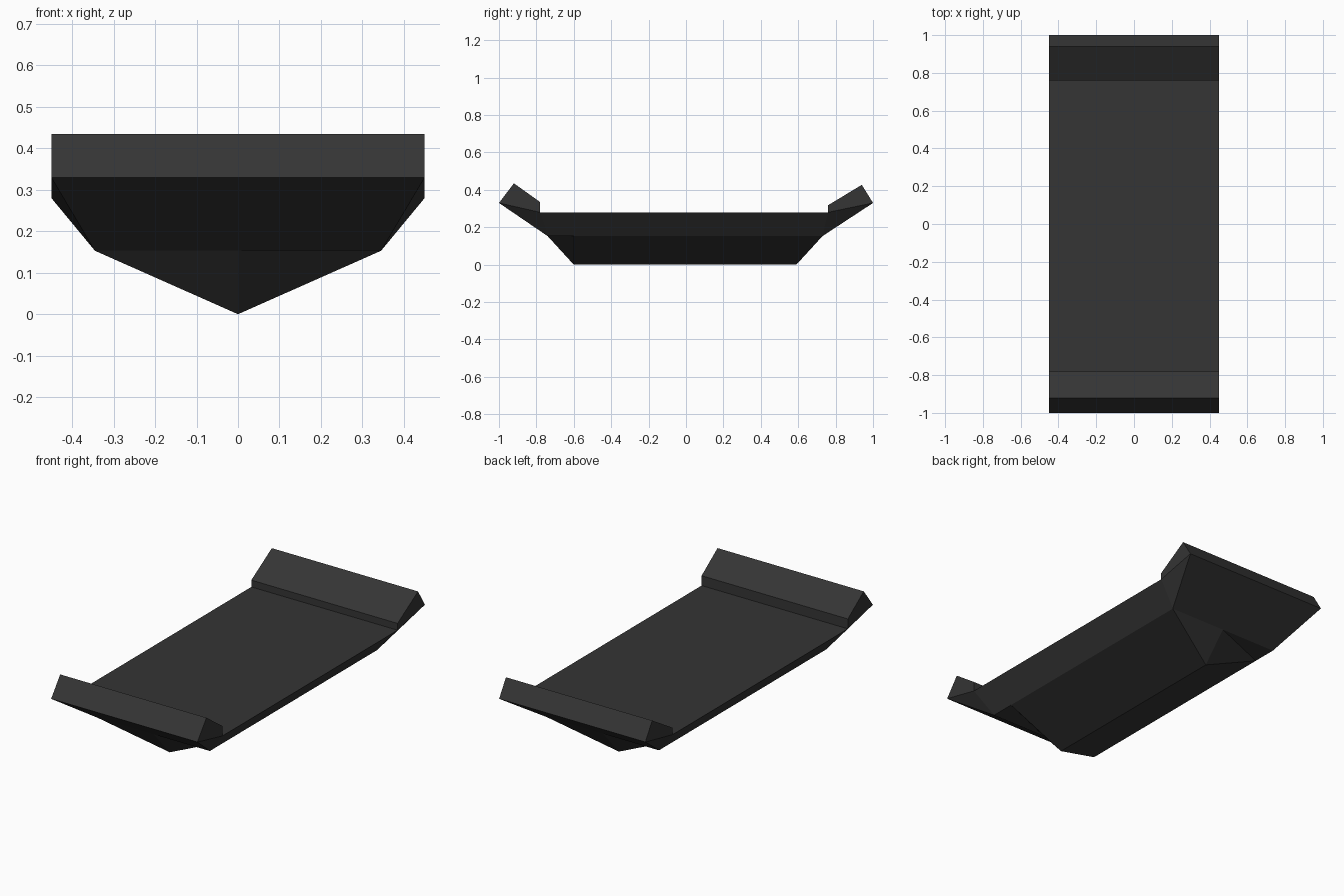
import bpy, bmesh

if "Cube" in bpy.data.objects:
    bpy.data.objects.remove(bpy.data.objects["Cube"])

charcoal = bpy.data.materials.new("charcoal")
charcoal.diffuse_color = (0.035, 0.035, 0.035, 1)
charcoal.use_nodes = True
charcoal.node_tree.nodes["Principled BSDF"].inputs["Base Color"].default_value = charcoal.diffuse_color

W, CHINE_W = 0.45, 0.345      # half widths at deck and at chine
DECK_Z, CHINE_Z, LIP_Z = 0.28, 0.153, 0.33


def finish(name, bm):
    bmesh.ops.recalc_face_normals(bm, faces=bm.faces[:])
    mesh = bpy.data.meshes.new(name)
    bm.to_mesh(mesh)
    bm.free()
    mesh.materials.append(charcoal)
    obj = bpy.data.objects.new(name, mesh)
    bpy.context.collection.objects.link(obj)


# Hull: V keel, chine, flared sides and raked ends
bm = bmesh.new()


def end_points(keel_y, chine_y, deck_y, lip_y):
    def pair(x, y, z):
        return {s: bm.verts.new((s * x, y, z)) for s in (-1, 1)}
    return {
        "keel": bm.verts.new((0, keel_y, 0)),
        "mid": bm.verts.new((0, chine_y, CHINE_Z)),
        "inner": pair(CHINE_W, keel_y, CHINE_Z),
        "outer": pair(CHINE_W, chine_y, CHINE_Z),
        "deck": pair(W, deck_y, DECK_Z),
        "lip": pair(W, lip_y, LIP_Z),
    }


front = end_points(-0.60, -0.74, -0.78, -1.0)
back = end_points(0.59, 0.73, 0.76, 1.0)
face = bm.faces.new

for end, sign in ((front, -1), (back, 1)):
    keel, mid = end["keel"], end["mid"]
    for s in (-1, 1):
        a, b = end["inner"][s], end["outer"][s]
        # the keel end is folded along opposite diagonals on the two sides
        if s == sign:
            face((keel, mid, b))
            face((keel, a, b))
        else:
            face((keel, mid, a))
            face((mid, a, b))
        face((b, end["deck"][s], end["lip"][s]))
    # raked transom and the seat under the end ramp
    face((end["outer"][-1], mid, end["outer"][1], end["lip"][1], end["lip"][-1]))
    face((end["deck"][-1], end["deck"][1], end["lip"][1], end["lip"][-1]))

for s in (-1, 1):
    face((front["keel"], back["keel"], back["inner"][s], front["inner"][s]))
    face((front["outer"][s], front["inner"][s], back["inner"][s],
          back["outer"][s], back["deck"][s], front["deck"][s]))
face((front["deck"][-1], front["deck"][1], back["deck"][1], back["deck"][-1]))
finish("hull", bm)


# End ramps: a side profile (y, z) extruded across the width
def ramp(name, profile):
    bm = bmesh.new()
    f = bm.faces.new([bm.verts.new((-W, y, z)) for y, z in profile])
    out = bmesh.ops.extrude_face_region(bm, geom=[f])
    verts = [v for v in out["geom"] if isinstance(v, bmesh.types.BMVert)]
    bmesh.ops.translate(bm, verts=verts, vec=(2 * W, 0, 0))
    finish(name, bm)


ramp("front_ramp", [(-1, LIP_Z), (-0.92, 0.435), (-0.78, 0.335), (-0.78, DECK_Z)])
ramp("back_ramp", [(1, LIP_Z), (0.94, 0.427), (0.76, 0.318), (0.76, DECK_Z)])
